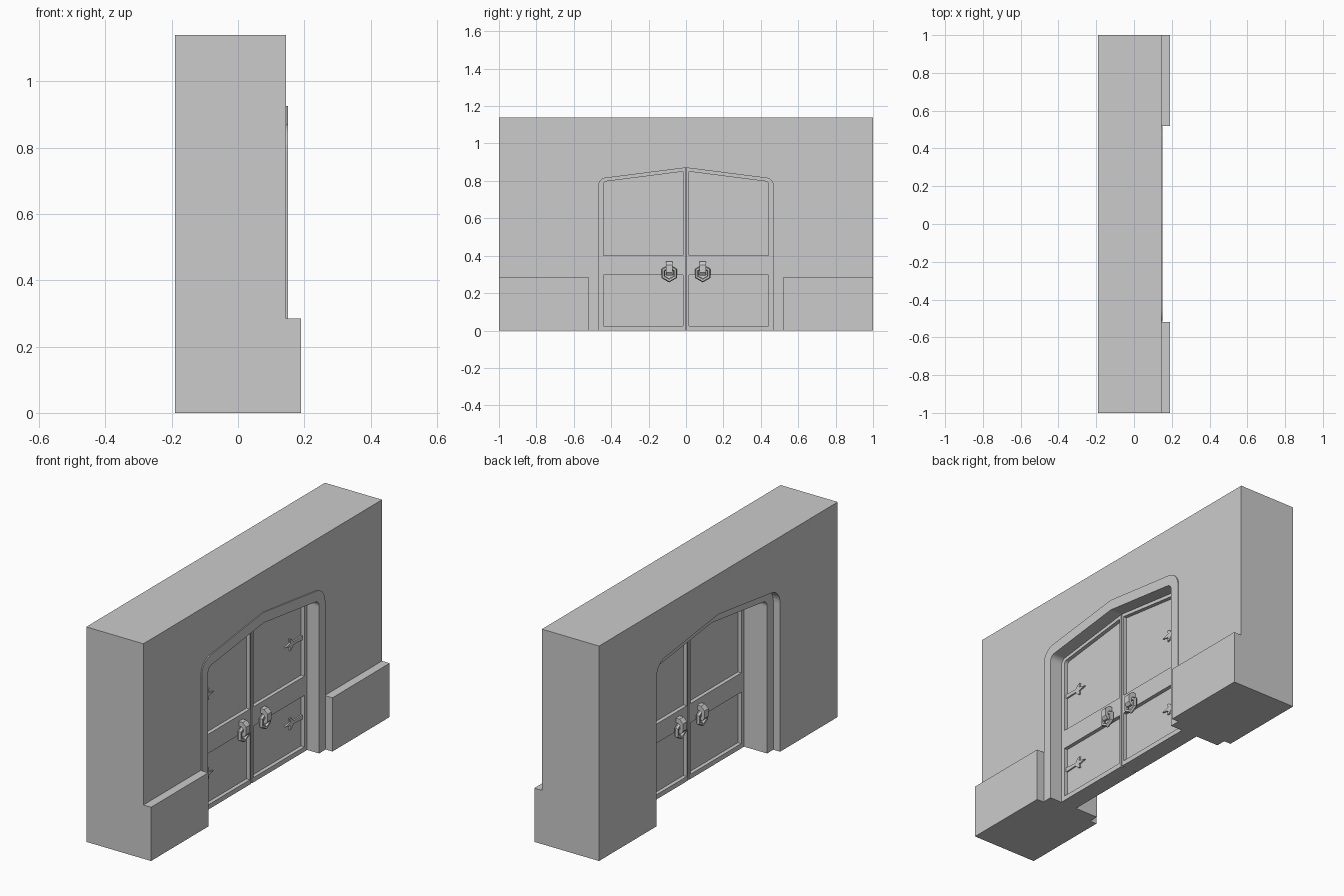
import bpy, bmesh, math

if "Cube" in bpy.data.objects:
    bpy.data.objects.remove(bpy.data.objects["Cube"])

SLOPE = 0.128
TURN = math.pi / 2 - math.atan(SLOPE)


def prism(name, pts, a, b, axis="x", mirror=False):
    """Extrude a 2D outline along x (pts are y,z) or along y (pts are x,z)."""
    bm = bmesh.new()
    place = (lambda p, d: (d, p[0], p[1])) if axis == "x" else (lambda p, d: (p[0], d, p[1]))
    lo = [bm.verts.new(place(p, a)) for p in pts]
    hi = [bm.verts.new(place(p, b)) for p in pts]
    bm.faces.new(lo)
    bm.faces.new(hi[::-1])
    n = len(pts)
    for i in range(n):
        bm.faces.new((lo[i], hi[i], hi[(i + 1) % n], lo[(i + 1) % n]))
    bmesh.ops.recalc_face_normals(bm, faces=bm.faces)
    me = bpy.data.meshes.new(name)
    bm.to_mesh(me)
    bm.free()
    ob = bpy.data.objects.new(name, me)
    bpy.context.collection.objects.link(ob)
    if mirror:
        add_mirror(ob)
    return ob


def add_mirror(ob):
    m = ob.modifiers.new("mirror", "MIRROR")
    m.use_axis = (False, True, False)
    m.use_mirror_merge = False


def rect(a0, a1, b0, b1):
    return [(a0, b0), (a1, b0), (a1, b1), (a0, b1)]


def half_arch(w, peak, r, y0=0.0, z0=0.0, steps=7):
    """Right half of the arch: up the side, round the corner, along the slope."""
    cz = peak - SLOPE * w - r * math.tan(TURN / 2)
    arc = [(w - r + r * math.cos(TURN * i / steps), cz + r * math.sin(TURN * i / steps))
           for i in range(steps + 1)]
    return [(w, z0)] + arc + [(y0, peak - SLOPE * y0)]


def full_arch(w, peak, r):
    half = half_arch(w, peak, r)
    return half + [(-y, z) for y, z in half[-2::-1]]


# Wall with arched opening, and the low plinths at its front
outer = full_arch(0.517, 0.926, 0.08)
inner = full_arch(0.465, 0.87, 0.035)
prism("wall", [(1, 0), (1, 1.14), (-1, 1.14), (-1, 0)] + outer[::-1], -0.19, 0.145)
prism("plinth", rect(0.52, 1, 0, 0.285), 0.145, 0.19, mirror=True)

# Arched door surround
prism("door_surround", outer + inner[::-1], -0.15, 0.15)

# Door leaves with sunken panels on both faces
X0, X1, SINK = -0.015, 0.08, 0.02
leaf = prism("door_leaf", [(0.004, 0.0)] + half_arch(0.465, 0.87, 0.035, 0.004), X0, X1)
lower = rect(0.015, 0.442, 0.025, 0.298)
upper = [(0.015, 0.4)] + half_arch(0.442, 0.852, 0.02, 0.015, 0.4, 4)
cutters = []
for face, a, b in (("front", X1 - SINK, X1 + 0.05), ("back", X0 - 0.05, X0 + SINK)):
    for part, pts in (("lower", lower), ("upper", upper)):
        c = prism(f"{face}_{part}_panel_cutter", pts, a, b)
        c.hide_render = True
        c.hide_set(True)
        m = leaf.modifiers.new("panel", "BOOLEAN")
        m.operation = "DIFFERENCE"
        m.solver = "EXACT"
        m.object = c
        cutters.append(c)
bpy.context.view_layer.update()
baked = bpy.data.meshes.new_from_object(leaf.evaluated_get(bpy.context.evaluated_depsgraph_get()))
leaf.modifiers.clear()
leaf.data = baked
for c in cutters:
    bpy.data.objects.remove(c)
add_mirror(leaf)

# Thin core strip closing the seam between the leaves
prism("door_seam", rect(-0.004, 0.004, 0, 0.869), X0 + 0.02, X1 - 0.02)

# Strap hinges with a forked tip
top = [(0.45, 0.012), (0.37, 0.008), (0.352, 0.028), (0.338, 0.03), (0.343, 0.01), (0.30, 0.0)]
for label, z in (("upper", 0.60), ("lower", 0.18)):
    pts = [(y, z + d) for y, d in top] + [(y, z - d) for y, d in top[-2::-1]]
    prism(label + "_hinge", pts, X1 - SINK - 0.005, X1 - SINK + 0.008, mirror=True)

# Knockers: bent strap holding a hexagonal ring, on both faces
for face, x, s in (("front", X1, 1), ("back", X0, -1)):
    strap = [(-0.005, 0.37), (0.022, 0.37), (0.042, 0.35), (0.042, 0.31), (0.03, 0.295),
             (0.018, 0.295), (0.018, 0.31), (0.026, 0.32), (0.026, 0.335), (0.016, 0.345),
             (-0.005, 0.345)]
    prism(face + "_knocker_strap", [(x + s * d, z) for d, z in strap],
          0.073, 0.107, axis="y", mirror=True)
    for side in (-1, 1):
        bpy.ops.mesh.primitive_torus_add(
            major_segments=6, minor_segments=6, major_radius=0.037, minor_radius=0.011,
            location=(x + s * 0.016, side * 0.09, 0.305), rotation=(0, math.pi / 2, 0))
        bpy.context.object.name = face + "_knocker_ring"
